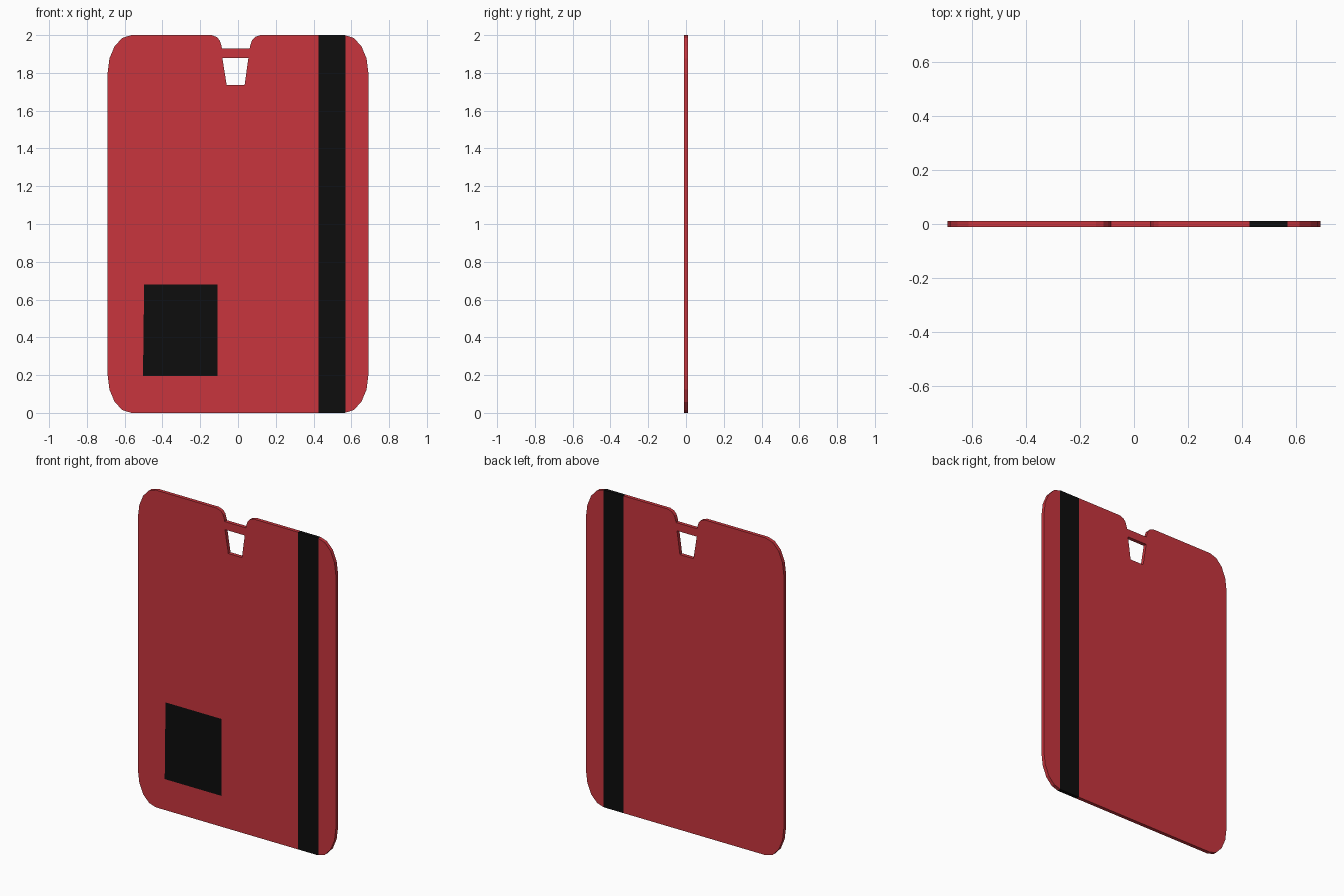
import bpy, bmesh
from math import sin, cos, pi
from mathutils import Matrix

if "Cube" in bpy.data.objects:
    bpy.data.objects.remove(bpy.data.objects["Cube"])

HALF = 0.0112      # half thickness of the card
W, H = 0.69, 2.0   # half width, height


def material(name, rgb):
    m = bpy.data.materials.new(name)
    m.diffuse_color = (*rgb, 1)
    m.use_nodes = True
    m.node_tree.nodes["Principled BSDF"].inputs["Base Color"].default_value = m.diffuse_color
    return m


red = material("red", (0.58, 0.035, 0.047))
black = material("black", (0.004, 0.004, 0.004))


def corner(sx, sz, start):
    """Rounded card corner, five points counter-clockwise from angle start."""
    cx, cz = sx * (W - 0.125), H / 2 + sz * (H / 2 - 0.2)
    angles = [start + i * pi / 8 for i in range(5)]
    return [(cx + 0.125 * cos(a), cz + 0.2 * sin(a)) for a in angles]


# Outline with the clip notch in the top edge, and the tapered slot below it
notch = [(0.118, 2.0), (0.09, 1.99), (0.074, 1.972), (0.065, 1.945), (0.062, 1.93),
         (-0.085, 1.93), (-0.088, 1.945), (-0.097, 1.972), (-0.112, 1.99), (-0.14, 2.0)]
outline = (corner(1, -1, -pi / 2) + corner(1, 1, 0) + notch
           + corner(-1, 1, pi / 2) + corner(-1, -1, pi))
slot = [(-0.083, 1.88), (0.055, 1.88), (0.035, 1.735), (-0.06, 1.735)]

# Fill and extrude the profile, then stand it upright
curve = bpy.data.curves.new("card_profile", "CURVE")
curve.dimensions = "2D"
curve.fill_mode = "BOTH"
curve.extrude = HALF
for pts in (outline, slot):
    s = curve.splines.new("POLY")
    s.points.add(len(pts) - 1)
    for p, (x, z) in zip(s.points, pts):
        p.co = (x, z, 0, 1)
    s.use_cyclic_u = True
temp = bpy.data.objects.new("card_profile", curve)
bpy.context.collection.objects.link(temp)
bpy.context.view_layer.update()
card = bpy.data.meshes.new_from_object(
    temp.evaluated_get(bpy.context.evaluated_depsgraph_get()))
card.transform(Matrix.Rotation(pi / 2, 4, "X"))
bpy.data.objects.remove(temp)


def finish(name, bm, mat):
    me = bpy.data.meshes.new(name)
    bm.to_mesh(me)
    bm.free()
    me.materials.clear()
    me.materials.append(mat)
    for p in me.polygons:
        p.use_smooth = False
        p.material_index = 0
    ob = bpy.data.objects.new(name, me)
    bpy.context.collection.objects.link(ob)


def band(name, x0, x1, mat):
    """Vertical band of the card between x0 and x1."""
    bm = bmesh.new()
    bm.from_mesh(card)
    bmesh.ops.remove_doubles(bm, verts=bm.verts, dist=1e-5)
    bmesh.ops.recalc_face_normals(bm, faces=bm.faces)
    for x, side in ((x0, -1), (x1, 1)):
        bmesh.ops.bisect_plane(bm, geom=bm.verts[:] + bm.edges[:] + bm.faces[:],
                               plane_co=(x, 0, 0), plane_no=(side, 0, 0), clear_outer=True)
    finish(name, bm, mat)


# Card panels on either side of the full-height stripe
band("main_panel", -1, 0.427, red)
band("stripe", 0.427, 0.568, black)
band("edge_panel", 0.568, 1, red)

# Square patch on the front face only
bm = bmesh.new()
y = -HALF - 0.0008
bm.faces.new([bm.verts.new(c) for c in ((-0.503, y, 0.195), (-0.108, y, 0.195),
                                        (-0.108, y, 0.68), (-0.497, y, 0.68))])
finish("front_patch", bm, black)
